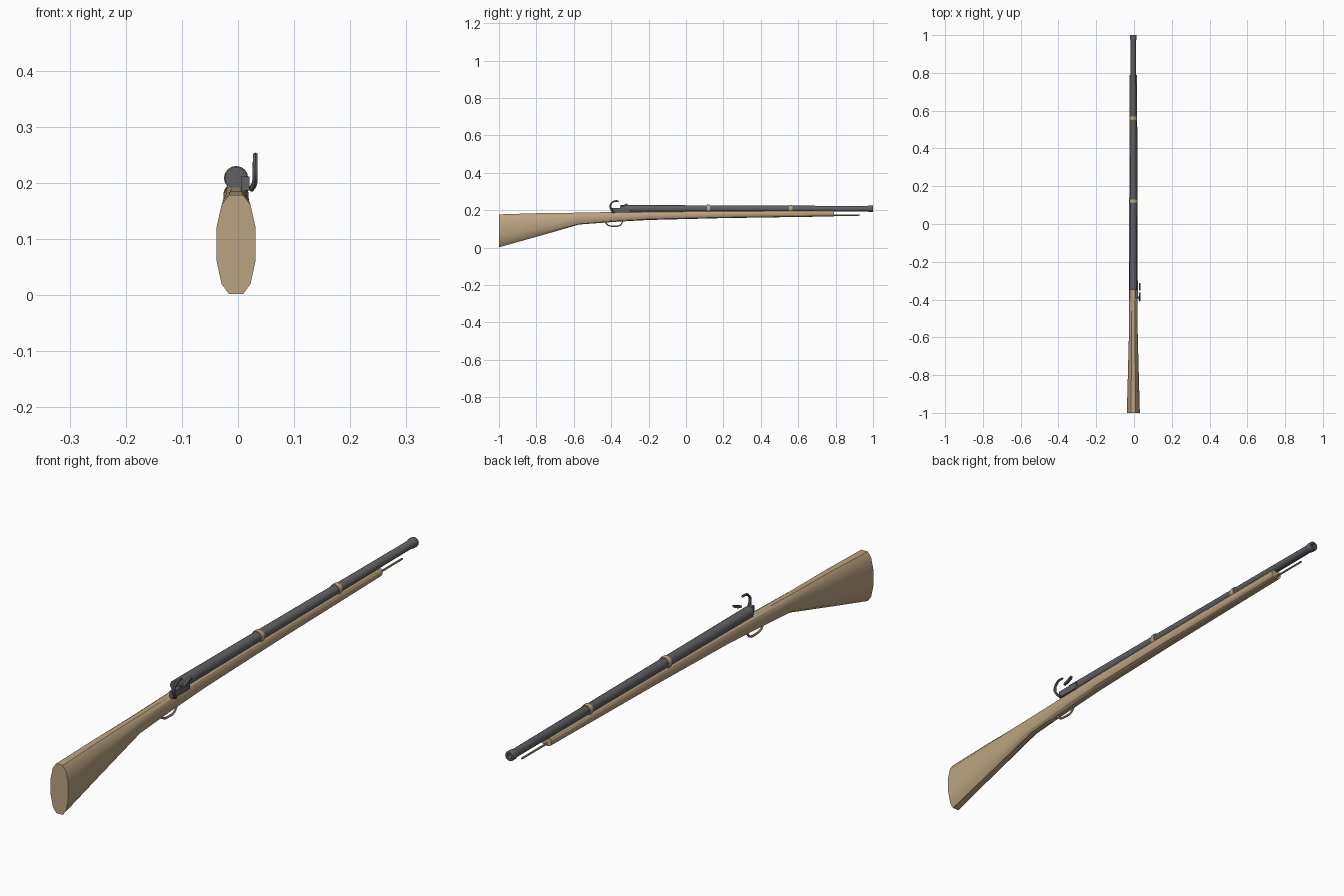
import bpy, bmesh, math

if "Cube" in bpy.data.objects:
    bpy.data.objects.remove(bpy.data.objects["Cube"])

CX = -0.0035  # centre line of the gun; the lock sticks out on +x


def material(name, color):
    m = bpy.data.materials.new(name)
    m.diffuse_color = (*color, 1)
    m.use_nodes = True
    m.node_tree.nodes["Principled BSDF"].inputs["Base Color"].default_value = m.diffuse_color
    return m


WOOD = material("wood", (0.50, 0.37, 0.22))
STEEL = material("steel", (0.12, 0.12, 0.13))
BRASS = material("brass", (0.50, 0.37, 0.20))


def finish(bm, name, mat, angle=30):
    bmesh.ops.recalc_face_normals(bm, faces=bm.faces)
    me = bpy.data.meshes.new(name)
    bm.to_mesh(me)
    bm.free()
    ob = bpy.data.objects.new(name, me)
    bpy.context.collection.objects.link(ob)
    me.materials.append(mat)
    bpy.ops.object.select_all(action='DESELECT')
    ob.select_set(True)
    bpy.context.view_layer.objects.active = ob
    bpy.ops.object.shade_smooth_by_angle(angle=math.radians(angle))
    return ob


def loft(name, rings, mat, closed=False):
    """Skin a list of point rings; cap the ends or join last to first."""
    bm = bmesh.new()
    vs = [[bm.verts.new(p) for p in r] for r in rings]
    n = len(vs[0])
    pairs = list(zip(vs, vs[1:]))
    if closed:
        pairs.append((vs[-1], vs[0]))
    for a, b in pairs:
        for i in range(n):
            j = (i + 1) % n
            bm.faces.new((a[i], a[j], b[j], b[i]))
    if not closed:
        bm.faces.new(vs[0])
        bm.faces.new(vs[-1])
    return finish(bm, name, mat)


def lathe(name, profile, z, mat, sides=16, closed=False):
    """Turn (y, radius) pairs around a line along y at height z."""
    rings = [[(CX + r * math.cos(2 * math.pi * i / sides), y,
               z + r * math.sin(2 * math.pi * i / sides))
              for i in range(sides)] for y, r in profile]
    return loft(name, rings, mat, closed)


def box(name, x, y, z, mat):
    rings = [[(x[0], yy, z[0]), (x[1], yy, z[0]), (x[1], yy, z[1]), (x[0], yy, z[1])] for yy in y]
    return loft(name, rings, mat)


def rod(name, points, radius, mat):
    """Round rod along a smooth path; each point is x, y, z, thickness."""
    cu = bpy.data.curves.new(name, 'CURVE')
    cu.dimensions = '3D'
    cu.bevel_depth = radius
    cu.bevel_resolution = 1
    cu.use_fill_caps = True
    cu.resolution_u = 4
    sp = cu.splines.new('BEZIER')
    sp.bezier_points.add(len(points) - 1)
    for bp, (x, y, z, t) in zip(sp.bezier_points, points):
        bp.co = (x, y, z)
        bp.radius = t
        bp.handle_left_type = bp.handle_right_type = 'AUTO'
    cu.materials.append(mat)
    ob = bpy.data.objects.new(name, cu)
    bpy.context.collection.objects.link(ob)
    bpy.ops.object.select_all(action='DESELECT')
    ob.select_set(True)
    bpy.context.view_layer.objects.active = ob
    bpy.ops.object.convert(target='MESH')
    bpy.ops.object.shade_smooth_by_angle(angle=math.radians(40))


# stock: twelve-sided section lofted from butt to fore-end
half = [(0.37, 0), (0.75, 0.1), (1, 0.33), (1, 0.68), (0.75, 0.9), (0.37, 1)]
section = half + [(-u, v) for u, v in reversed(half)]
stations = [  # y, half width, bottom, top
    (-1.0, 0.0345, 0.002, 0.178), (-0.8, 0.029, 0.058, 0.184),
    (-0.57, 0.023, 0.124, 0.187), (-0.38, 0.0225, 0.138, 0.191),
    (-0.2, 0.0225, 0.148, 0.195), (0.2, 0.0215, 0.158, 0.198),
    (0.79, 0.020, 0.167, 0.199)]
loft("stock", [[(CX + u * w, y, b + v * (t - b)) for u, v in section]
               for y, w, b, t in stations], WOOD)

# barrel with flared muzzle and hollow bore
lathe("barrel", [(-0.35, 0.0195), (-0.2, 0.019), (0.97, 0.0145), (0.98, 0.0175),
                 (0.997, 0.0175), (1.0, 0.016), (1.0, 0.009), (0.9, 0.009)], 0.2085, STEEL)

# barrel bands
for i, y in enumerate((0.12, 0.56)):
    r = 0.0215 - 0.002 * i
    lathe(f"barrel_band_{i + 1}", [(y - 0.009, r - 0.006), (y - 0.009, r - 0.001), (y - 0.004, r),
                                   (y + 0.004, r), (y + 0.009, r - 0.001), (y + 0.009, r - 0.006)],
          0.2085, BRASS, closed=True)

# ramrod under the barrel
lathe("ramrod", [(0.70, 0.0035), (0.92, 0.0035), (0.93, 0.003)], 0.174, BRASS, 8)

# lock plate and pan on the right side
box("lock_plate", (0.006, 0.0205), (-0.395, -0.30), (0.186, 0.211), STEEL)

# hammer curling up and forward
rod("hammer", [(0.023, -0.386, 0.188, 1.0), (0.029, -0.395, 0.198, 1.1),
               (0.0305, -0.405, 0.222, 1.0), (0.031, -0.395, 0.241, 0.9),
               (0.031, -0.378, 0.249, 0.9), (0.031, -0.362, 0.2485, 0.8)], 0.005, STEEL)

# striking plate ahead of the hammer
loft("striking_plate", [[(0.026, y, z - h), (0.035, y, z - h), (0.035, y, z + h), (0.026, y, z + h)]
                        for y, z, h in [(-0.352, 0.218, 0.003), (-0.332, 0.224, 0.005),
                                        (-0.312, 0.233, 0.004)]], STEEL)

# trigger guard
rod("trigger_guard", [(CX, -0.432, 0.138, 1), (CX, -0.418, 0.121, 1), (CX, -0.387, 0.1145, 1),
                      (CX, -0.352, 0.120, 1), (CX, -0.336, 0.146, 1)], 0.004, BRASS)
